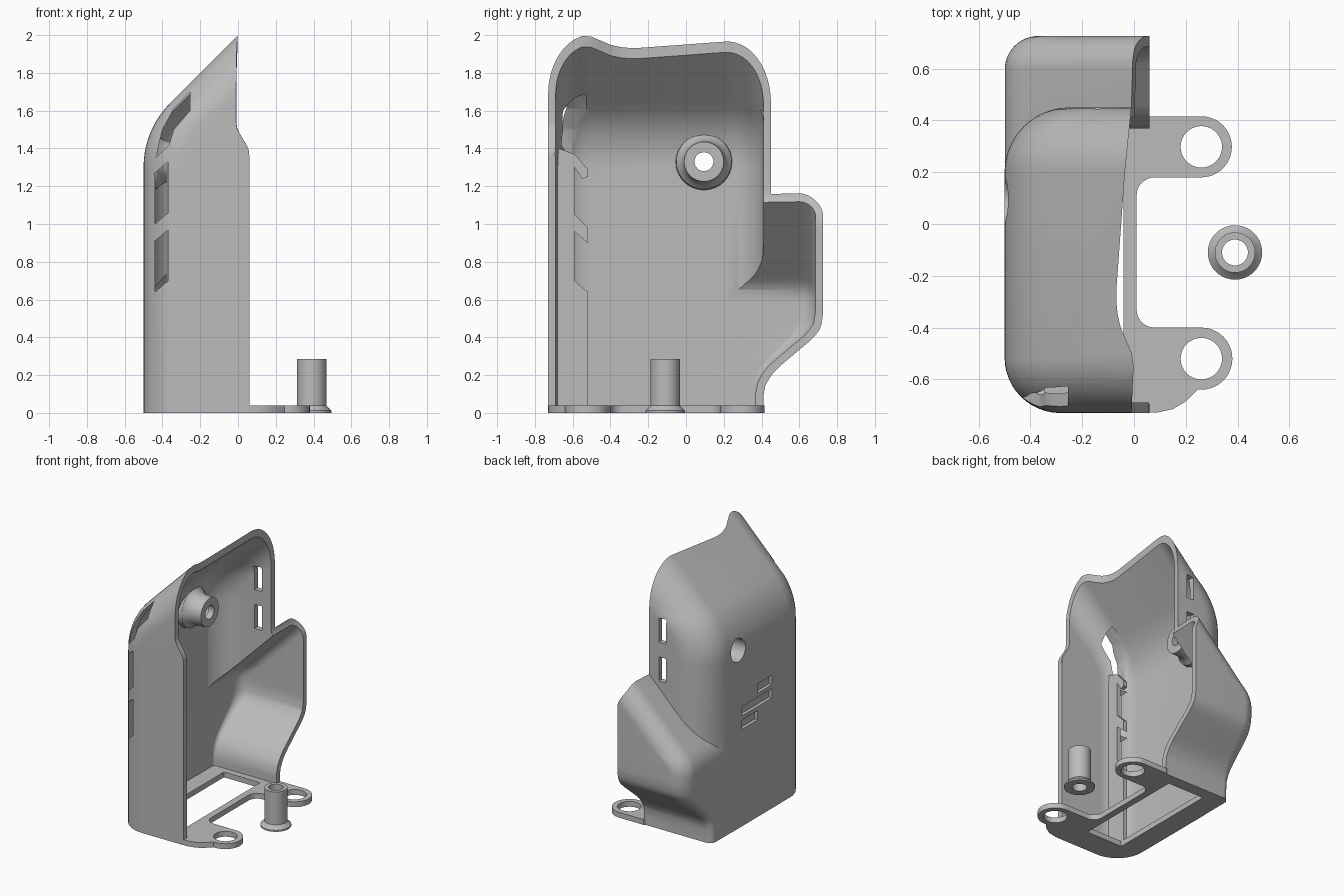
import bpy, bmesh, math
from mathutils import Vector

cube = bpy.data.objects.get("Cube")
if cube:
    bpy.data.objects.remove(cube, do_unlink=True)

grey = bpy.data.materials.new("light grey plastic")
grey.use_nodes = True
grey.diffuse_color = (0.5, 0.5, 0.5, 1)
grey.node_tree.nodes["Principled BSDF"].inputs["Base Color"].default_value = (0.5, 0.5, 0.5, 1)

WALL = 0.04


# ---- helpers ----
def add_object(name, bm):
    bmesh.ops.recalc_face_normals(bm, faces=bm.faces)
    mesh = bpy.data.meshes.new(name)
    bm.to_mesh(mesh)
    bm.free()
    ob = bpy.data.objects.new(name, mesh)
    mesh.materials.append(grey)
    bpy.context.scene.collection.objects.link(ob)
    return ob


def loft(name, rings, wrap=False):
    """Skin closed rings; cap the ends, or join last to first."""
    bm = bmesh.new()
    rows = [[bm.verts.new(p) for p in ring] for ring in rings]
    n = len(rows[0])
    pairs = list(zip(rows, rows[1:])) + ([(rows[-1], rows[0])] if wrap else [])
    for a, b in pairs:
        for i in range(n):
            j = (i + 1) % n
            bm.faces.new((a[i], a[j], b[j], b[i]))
    if not wrap:
        bm.faces.new(rows[0])
        bm.faces.new(rows[-1])
    return add_object(name, bm)


def prism(name, pts, axis, lo, hi):
    """Extrude a 2D outline along an axis (the outline uses the other two)."""
    def place(p, h):
        v = list(p)
        v.insert(axis, h)
        return v
    return loft(name, [[place(p, h) for p in pts] for h in (lo, hi)])


def rect(a0, a1, b0, b1):
    return [(a0, b0), (a1, b0), (a1, b1), (a0, b1)]


def arc(cx, cy, rx, ry, a0, a1, n=12):
    angles = [math.radians(a0 + (a1 - a0) * i / n) for i in range(n + 1)]
    return [(cx + rx * math.cos(a), cy + ry * math.sin(a)) for a in angles]


def circle(cx, cy, r, n=40):
    return arc(cx, cy, r, r, 0, 360, n)[:-1]


def boolean(ob, cutter, operation="DIFFERENCE"):
    mod = ob.modifiers.new("cut", "BOOLEAN")
    mod.operation, mod.object, mod.solver = operation, cutter, "EXACT"
    bpy.context.view_layer.objects.active = ob
    bpy.ops.object.modifier_apply(modifier=mod.name)
    bpy.data.objects.remove(cutter, do_unlink=True)


def interp(table, v):
    if v <= table[0][0]:
        return table[0][1]
    for (a, fa), (b, fb) in zip(table, table[1:]):
        if v <= b:
            return fa + (fb - fa) * (v - a) / (b - a)
    return table[-1][1]


def side_x(z, top, radius, t):
    """Side wall: upright, then a rounded bend into a 45 degree slope."""
    start = top - 0.5 - radius * math.tan(math.pi / 8)
    r, h = radius - t, z - start
    if h <= 0:
        return -0.5 + t, 1.0
    if h < r * math.sqrt(0.5):
        root = math.sqrt(r * r - h * h)
        return -0.5 + radius - root, math.sqrt(1 + (h / root) ** 2)
    return z - top + t * math.sqrt(2), math.sqrt(2)


def body(name, zs, top, radius, front, back, r_front, r_back, t, end):
    """Loft U-shaped sections that run past the opening at x = end."""
    rings = []
    for z in zs:
        x, stretch = side_x(z, top, radius, t)
        y0, y1 = front + t, interp(back, z - t / 2) - t
        rf, rb = max(r_front - t, 0.01), max(interp(r_back, z) - t, 0.015)
        ring = [(end, y1)]
        ring += arc(x + rb * stretch, y1 - rb, rb * stretch, rb, 90, 180)
        ring += arc(x + rf * stretch, y0 + rf, rf * stretch, rf, 180, 270)
        ring.append((end, y0))
        rings.append([(px, py, z) for px, py in ring])
    return loft(name, rings)


def heights(bottom, *spans):
    zs = [bottom]
    for lo, hi, n in spans:
        zs += [lo + (hi - lo) * i / n for i in range(n + 1)]
    return zs


# ---- shell: main housing joined with the rear bulge, hollowed ----
MAIN_BACK = [(0, 0.405), (0.1, 0.405), (0.2, 0.44), (0.3, 0.45)]
BULGE_BACK = [(0.09, 0.41), (0.14, 0.42), (0.19, 0.445), (0.24, 0.49),
              (0.4, 0.68), (0.45, 0.715), (0.52, 0.727)]


def housing(name, t, low, high, end):
    main = body(name, heights(low, (0.1, 0.3, 4), (1.25, 1.7, 14), (2.12 + high, 2.12 + high, 1))[:-1],
                2.0, 0.483, -0.73, MAIN_BACK, 0.215, [(0, 0.25)], t, end)
    bulge = body("bulge", heights(low + 0.001, (0.08, 0.56, 16), (0.57, 0.85, 10), (1.36 + high, 1.36 + high, 1))[:-1],
                 1.17, 0.2, 0.0, BULGE_BACK, 0.0, [(0.1, 0.05), (0.45, 0.13)], t + 0.001, end - 0.02)
    boolean(main, bulge, "UNION")
    return main


shell = housing("shell", 0.0, 0.0, 0.0, 0.55)
boolean(shell, housing("hollow", WALL, -0.1, 0.06, 0.7))

# curved rim of the open side
RIM = [(-0.73, -0.01), (-0.52, 0.0), (-0.45, -0.03), (-0.38, -0.06), (-0.28, -0.07),
       (0.2, -0.035), (0.45, -0.01), (0.8, 0.0)]


def rim_x(y, z):
    step = interp([(-0.1, 1.37), (0.1, 1.0)], y)
    s = min(max((z - step) / 0.16, 0), 1)
    s = s * s * (3 - 2 * s)
    return 0.06 * (1 - s) + interp(RIM, y) * s


bm = bmesh.new()
bmesh.ops.create_grid(bm, x_segments=36, y_segments=90, size=1)
for v in bm.verts:
    y, z = v.co.x * 0.9, 1.1 + v.co.y * 1.3
    v.co = (rim_x(y, z), y, z)
extruded = bmesh.ops.extrude_face_region(bm, geom=bm.faces[:])["geom"]
for v in extruded:
    if isinstance(v, bmesh.types.BMVert):
        v.co.x = 1.0
boolean(shell, add_object("rim_cutter", bm))

# screw boss inside the side wall, with a counterbored hole
BOSS = (0.095, 1.33)
boss = loft("boss", [[(x, y, z) for y, z in circle(*BOSS, r)] for x, r in
                     ((-0.46, 0.15), (-0.43, 0.145), (-0.41, 0.125), (-0.38, 0.11), (-0.3, 0.105))])
boolean(shell, boss, "UNION")
boolean(shell, prism("counterbore", circle(*BOSS, 0.085), 0, -0.7, -0.345))
boolean(shell, prism("bore", circle(*BOSS, 0.05), 0, -0.6, -0.2))

# slanted vents in the front corner, the upper one following the bend
for z in (0.64, 1.0):
    boolean(shell, prism("vent", [(-0.44, z), (-0.37, z + 0.06), (-0.37, z + 0.33), (-0.44, z + 0.27)],
                         1, -0.9, -0.53))
bend = [(-0.435, 1.35), (-0.365, 1.42), (-0.34, 1.5), (-0.255, 1.6),
        (-0.255, 1.7), (-0.34, 1.61), (-0.4, 1.5)]
boolean(shell, prism("vent", bend, 1, -0.9, -0.53))

# rear vents and shallow side recesses
for z in (1.13, 1.42):
    boolean(shell, prism("vent", rect(-0.15, -0.09, z, z + 0.18), 1, 0.3, 0.6))
for y0, y1, z in ((-0.3, -0.13, 0.96), (-0.3, 0.05, 0.86), (-0.13, 0.05, 0.76)):
    boolean(shell, prism("recess", rect(y0, y1, z - 0.035, z + 0.035), 0, -0.6, -0.475))

# ---- baffle behind the front vents ----
baffle = prism("vent_baffle", [
    (-0.7, 0.02), (-0.52, 0.02), (-0.52, 0.64), (-0.59, 0.7), (-0.59, 0.96), (-0.52, 0.9),
    (-0.52, 0.98), (-0.59, 1.05), (-0.59, 1.3), (-0.55, 1.24), (-0.52, 1.25), (-0.52, 1.29),
    (-0.59, 1.37), (-0.7, 1.41)], 0, -0.375, -0.345)

# ---- base plate with two mounting lugs ----
outline = arc(-0.285, -0.515, 0.212, 0.212, 180, 270)
outline += [(0.09, -0.728), (0.15, -0.715), (0.2, -0.685), (0.245, -0.64)]
outline += arc(0.26, -0.52, 0.12, 0.12, -90, 90, 20)
outline += arc(0.08, -0.33, 0.07, 0.07, 270, 180, 8)
outline += arc(0.08, 0.11, 0.07, 0.07, 180, 90, 8)
outline += arc(0.26, 0.298, 0.118, 0.118, -90, 90, 20)
outline += [(0.06, 0.416), (0.05, 0.408)] + arc(-0.45, 0.36, 0.047, 0.047, 90, 180, 6)
base = prism("base_plate", outline, 2, 0.0, WALL)
for y in (-0.52, 0.298):
    boolean(base, prism("lug_hole", circle(0.26, y, 0.08), 2, -0.1, 0.1))
boolean(base, prism("floor_opening", rect(-0.34, -0.04, -0.54, 0.32), 2, -0.1, 0.1))

# ---- loose flared bushing ----
profile = [(0.105, 0.0), (0.105, 0.012), (0.09, 0.025), (0.078, 0.04), (0.078, 0.285),
           (0.05, 0.285), (0.05, 0.0)]
bushing = loft("bushing", [[(x, y, z) for x, y in circle(0.39, -0.11, r)] for r, z in profile], wrap=True)

# ---- smooth shading with sharp edges kept ----
bpy.ops.object.select_all(action="DESELECT")
for ob in (shell, baffle, base, bushing):
    ob.select_set(True)
bpy.context.view_layer.objects.active = shell
bpy.ops.object.shade_smooth_by_angle(angle=math.radians(30))
